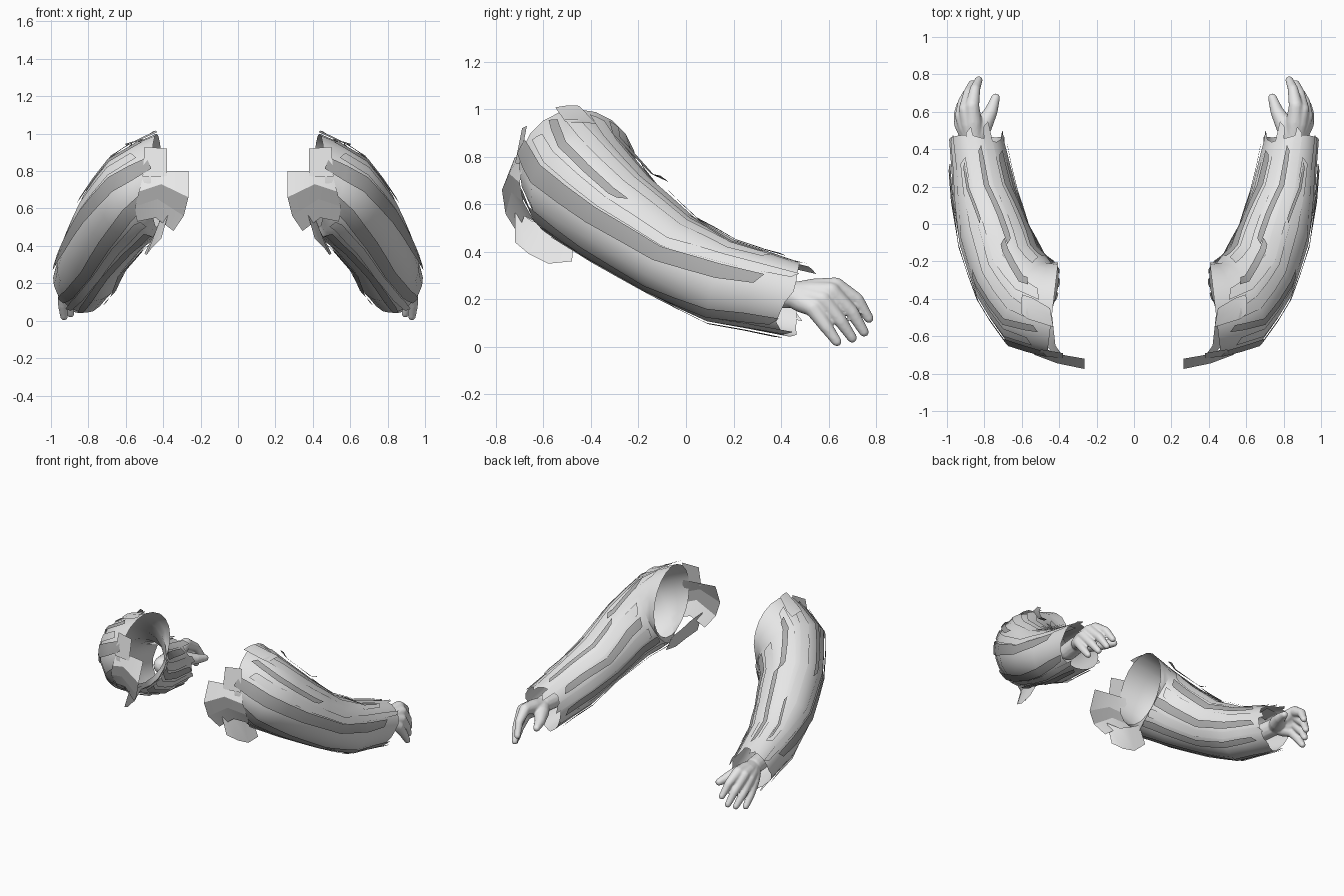
import bpy, bmesh, math, random
from mathutils import Vector

random.seed(4)
if "Cube" in bpy.data.objects:
    bpy.data.objects.remove(bpy.data.objects["Cube"])


def material(name, value):
    m = bpy.data.materials.new(name)
    m.use_nodes = True
    m.diffuse_color = (value, value, value, 1)
    m.node_tree.nodes["Principled BSDF"].inputs["Base Color"].default_value = m.diffuse_color
    return m


LIGHT = material("light grey", 0.82)
DARK = material("mid grey", 0.42)

# Arm path: centre, heading, outward radius, upward radius, roll in degrees
PATH = [
    ((.435, -.455, .75), (1, .12, 0), .25, .25, 0),
    ((.55, -.43, .67), (.8, .4, -.45), .245, .245, 0),
    ((.66, -.28, .54), (.5, .65, -.57), .21, .215, 6),
    ((.75, -.06, .385), (.3, .8, -.5), .19, .18, 14),
    ((.80, .15, .275), (.18, .92, -.3), .17, .18, 22),
    ((.84, .43, .205), (.1, .96, -.15), .14, .16, 26),
]


def on_arm(t, angle, lift=0.0):
    """Point on the sleeve: t runs shoulder to wrist, angle 0 is outward, 90 is up."""
    i = max(0, min(int(t), len(PATH) - 2))
    f = t - i
    (c0, d0, s0, u0, r0), (c1, d1, s1, u1, r1) = PATH[i], PATH[i + 1]
    centre = Vector(c0).lerp(Vector(c1), f)
    heading = Vector(d0).lerp(Vector(d1), f).normalized()
    side = heading.cross(Vector((0, 0, 1))).normalized()
    up = side.cross(heading)
    roll = math.radians(r0 + (r1 - r0) * f)
    side, up = (side * math.cos(roll) - up * math.sin(roll),
                up * math.cos(roll) + side * math.sin(roll))
    a = math.radians(angle)
    rs, ru = s0 + (s1 - s0) * f + lift, u0 + (u1 - u0) * f + lift
    return centre + side * rs * math.cos(a) + up * ru * math.sin(a)


def finish(name, bm, mat, angle=30):
    mesh = bpy.data.meshes.new(name)
    bm.to_mesh(mesh)
    bm.free()
    ob = bpy.data.objects.new(name, mesh)
    bpy.context.collection.objects.link(ob)
    mesh.materials.append(mat)
    bpy.ops.object.select_all(action='DESELECT')
    ob.select_set(True)
    bpy.context.view_layer.objects.active = ob
    bpy.ops.object.shade_smooth_by_angle(angle=math.radians(angle))
    return ob


def mirror(ob):
    ob.modifiers.new("other_arm", 'MIRROR').use_mirror_merge = False


def sheet(name, rows, mat, closed=False):
    """Open cloth surface through rows of points."""
    bm = bmesh.new()
    grid = [[bm.verts.new(p) for p in row] for row in rows]
    n = len(rows[0])
    for a, b in zip(grid, grid[1:]):
        for j in range(n if closed else n - 1):
            k = (j + 1) % n
            bm.faces.new((a[j], b[j], b[k], a[k]))
    mirror(finish(name, bm, mat, 35))


# Sleeve shell with a cuff that runs long above and below the hand
SIDES = 20
rows = [[on_arm(i / 2, j * 360 / SIDES) for j in range(SIDES)] for i in range(10)]
cuff = []
for j in range(SIDES):
    a = j * 360 / SIDES
    reach = .22 * math.sin(math.radians(a + 26)) ** 2 + random.uniform(-.05, .05)
    cuff.append(on_arm(4.95 + reach, a, .004))
sheet("sleeve_shell", rows + [cuff], LIGHT, True)


def strip(name, angles, width, start, end, mat, lift=.01, flare=.005):
    """Long cloth strip; angles lists where it sits at each station of the path."""
    ts = [start] + [i / 2 for i in range(11) if start + .1 < i / 2 < end - .1] + [end]
    out = []
    for n, t in enumerate(ts):
        i = max(0, min(int(t), len(angles) - 2))
        centre = angles[i] + (angles[i + 1] - angles[i]) * (t - i)
        tip = n in (0, len(ts) - 1)
        w = width * (.8 if tip else 1)
        out.append([on_arm(t + .06 * tip * k, centre + k * w / 2, lift + flare * tip)
                    for k in (-1, 0, 1)])
    sheet(name, out, mat)


# Dark strips all round the sleeve
for name, angles, width, start, end in [
        ("front", (-14, -30, -43, -46, -28, -14), 18, .2, 4.9),
        ("outer", (22, 15, 11, 18, 36, 44), 20, .05, 4.6),
        ("upper", (66, 54, 46, 50), 9, .3, 2.2),
        ("back", (124, 126, 121, 124, 120, 122), 9, 2.2, 4.8),
        ("inner", (165, 167, 161, 169, 162, 164), 15, 1.3, 4.7),
        ("inner_low", (-152, -150, -156, -149, -154, -152), 15, 1.0, 4.9),
        ("under_back", (-112, -110, -115, -108, -112, -112), 14, 1.0, 4.9),
        ("under_front", (-74, -72, -80, -76, -62, -58), 13, .8, 4.95)]:
    strip(f"dark_strip_{name}", angles, width, start, end, DARK)

# Light strips between them
for name, angles, width, start, end in [
        ("outer", (44, 36, 30, 36, 56, 62), 14, .4, 5.1),
        ("top", (76, 80, 74, 78, 84, 86), 16, .5, 4.6),
        ("top_back", (102, 106, 98, 102, 104, 106), 16, .4, 5.2),
        ("back", (144, 146, 141, 146, 142, 144), 18, 1.2, 5.3),
        ("inner", (-172, -170, -175, -170, -173, -172), 18, 1.2, 5.15),
        ("under", (-132, -130, -135, -129, -132, -132), 15, 1.0, 5.15),
        ("low", (-44, -52, -62, -64, -46, -36), 14, .6, 5.1)]:
    strip(f"light_strip_{name}", angles, width, start, end, LIGHT, .005, .008)

# Loose torn pieces along the top
strip("shoulder_spike", (112, 112, 112), 9, .75, 2.2, DARK, .02, .02)
strip("shoulder_top_plate", (80, 88), 26, 0, .7, LIGHT, .01, .01)
strip("forearm_spike", (90, 90, 90, 92, 88, 86), 5, 3.0, 4.5, DARK, .014)

# Panel that wraps the front of the shoulder toward the chest
front = [
    [(.265, -.72, .80), (.38, -.70, .80), (.50, -.68, .80)],
    [(.265, -.775, .66), (.41, -.745, .73), (.53, -.70, .69)],
    [(.29, -.76, .56), (.43, -.735, .65), (.55, -.685, .61)],
    [(.345, -.71, .48), (.44, -.68, .55), (.54, -.64, .53)],
]
for name, i, mat in (("chest_flap", 0, LIGHT), ("chest_flap_band", 1, DARK),
                     ("chest_flap_hem", 2, LIGHT)):
    sheet(name, front[i:i + 2], mat)

# Plate at the front of the shoulder and flap under the armpit
sheet("shoulder_front_plate", [
    [(.38, -.69, .92), (.50, -.67, .93)],
    [(.38, -.72, .77), (.51, -.70, .77)]], LIGHT)
sheet("armpit_flap", [
    [(.37, -.72, .58), (.42, -.65, .53), (.43, -.56, .50), (.44, -.47, .48)],
    [(.41, -.72, .44), (.46, -.66, .39), (.49, -.58, .35), (.50, -.48, .36)]], LIGHT)

# Small plate on top of the wrist
sheet("wrist_plate", [
    [(.84, .27, .385), (.92, .26, .375)],
    [(.83, .39, .375), (.91, .40, .36)]], LIGHT)


# Hand: tapered limbs fused into one skin
def limb(bm, points, radii):
    for p, r in zip(points, radii):
        ball = bmesh.ops.create_icosphere(bm, subdivisions=2, radius=r)["verts"]
        bmesh.ops.translate(bm, verts=ball, vec=p)
    for p, q, r0, r1 in zip(points, points[1:], radii, radii[1:]):
        p, q = Vector(p), Vector(q)
        d = q - p
        cone = bmesh.ops.create_cone(bm, cap_ends=True, segments=14, radius1=r0,
                                     radius2=r1, depth=d.length)["verts"]
        bmesh.ops.rotate(bm, verts=cone, matrix=d.to_track_quat('Z', 'Y').to_matrix())
        bmesh.ops.translate(bm, verts=cone, vec=(p + q) / 2)


bm = bmesh.new()
WRIST = (.855, .44, .22)
limb(bm, [(.84, .32, .22), WRIST], (.06, .058))
# knuckle, middle joint and tip of index, middle, ring and little finger
for knuckle, joint, tip in [
        ((.865, .63, .255), (.85, .72, .20), (.83, .77, .12)),
        ((.90, .61, .235), (.885, .70, .145), (.865, .75, .062)),
        ((.92, .575, .20), (.915, .65, .11), (.895, .70, .037)),
        ((.925, .535, .165), (.935, .59, .085), (.93, .635, .022))]:
    palm = Vector(WRIST).lerp(Vector(knuckle), .55)
    limb(bm, [WRIST, palm, knuckle, joint, tip], (.05, .049, .038, .028, .021))
limb(bm, [WRIST, (.81, .52, .20), (.765, .60, .18), (.74, .675, .165)], (.05, .052, .036, .024))
hand = finish("hands", bm, LIGHT, 60)
fuse = hand.modifiers.new("fuse", 'REMESH')
fuse.mode = 'VOXEL'
fuse.voxel_size = .007
fuse.use_smooth_shade = True
relax = hand.modifiers.new("relax", 'SMOOTH')
relax.iterations = 3
mirror(hand)
